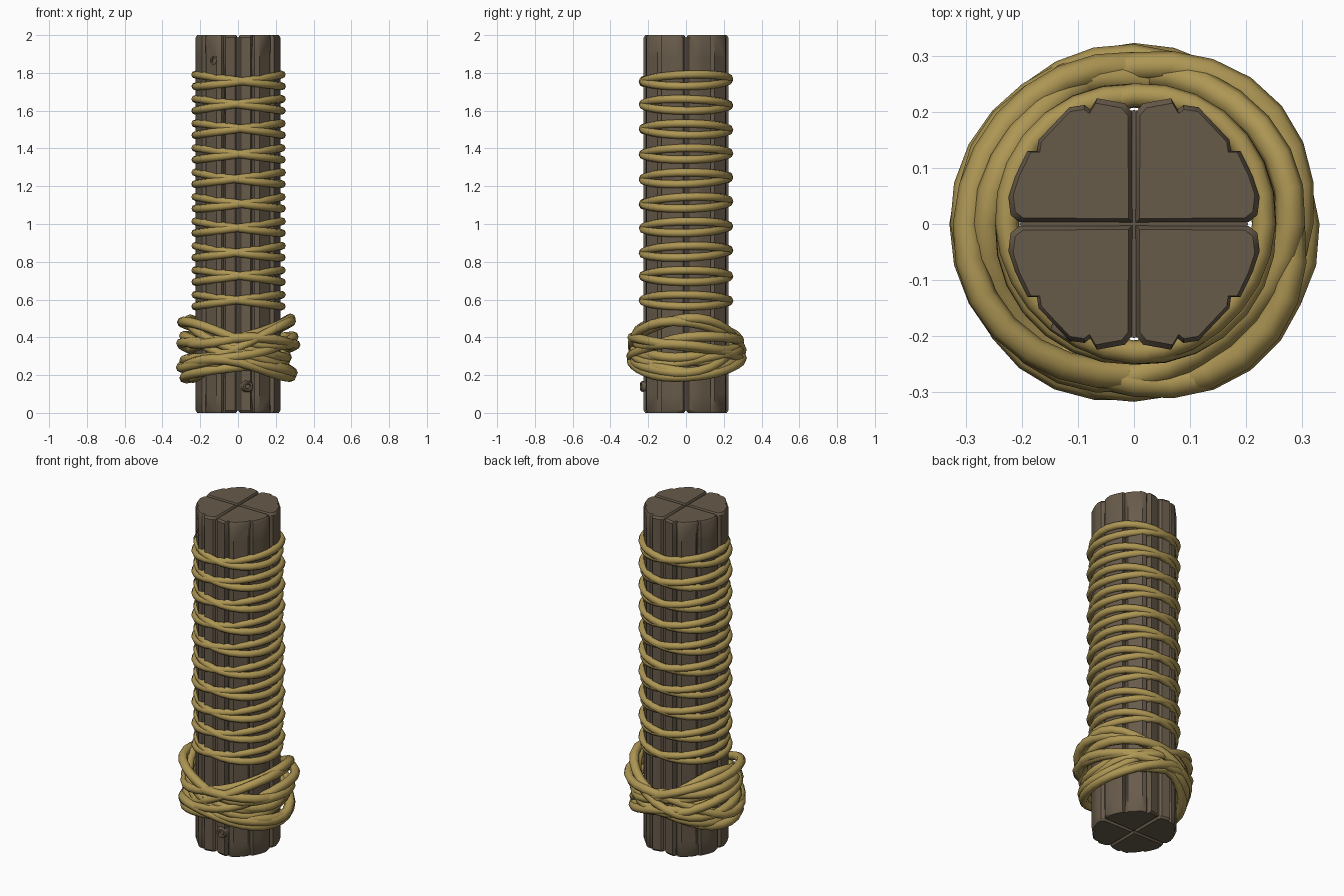
import bpy, bmesh, math, random
from mathutils import Vector

random.seed(4)
if "Cube" in bpy.data.objects:
    bpy.data.objects.remove(bpy.data.objects["Cube"])


def material(name, rgb):
    m = bpy.data.materials.new(name)
    m.use_nodes = True
    m.diffuse_color = (*rgb, 1)
    bsdf = m.node_tree.nodes["Principled BSDF"]
    bsdf.inputs["Base Color"].default_value = (*rgb, 1)
    bsdf.inputs["Roughness"].default_value = 0.9
    return m


WOOD = material("weathered wood", (0.135, 0.103, 0.068))
ROPE = material("straw rope", (0.42, 0.305, 0.088))


def finish(name, bm, mat, angle):
    bmesh.ops.recalc_face_normals(bm, faces=bm.faces)
    mesh = bpy.data.meshes.new(name)
    bm.to_mesh(mesh)
    bm.free()
    mesh.materials.append(mat)
    ob = bpy.data.objects.new(name, mesh)
    bpy.context.collection.objects.link(ob)
    bpy.ops.object.select_all(action='DESELECT')
    ob.select_set(True)
    bpy.context.view_layer.objects.active = ob
    bpy.ops.object.shade_smooth_by_angle(angle=math.radians(angle))
    return ob


def loft(bm, rings, closed=False):
    """Skin a list of equally long point loops."""
    loops = [[bm.verts.new(p) for p in ring] for ring in rings]
    pairs = list(zip(loops, loops[1:]))
    if closed:
        pairs.append((loops[-1], loops[0]))
    for a, b in pairs:
        for i in range(len(a)):
            j = (i + 1) % len(a)
            bm.faces.new((a[i], a[j], b[j], b[i]))
    if not closed:
        bm.faces.new(loops[0])
        bm.faces.new(loops[-1])


# Post: four split quarters with cracked bark edges
QUARTER = [(.003, .003), (.004, .2), (.016, .215), (.066, .224), (.078, .204),
           (.088, .212), (.115, .208), (.17, .15), (.173, .13), (.19, .13),
           (.212, .085), (.224, .048), (.22, .016), (.205, .004)]
CRACKS = (4, 8)
LEVELS = [0, .012, .1, .22, .5, .8, 1.1, 1.4, 1.7, 1.88, 1.988, 2]

for side, sx, sy in (("back_left", 1, 1), ("back_right", -1, 1),
                     ("front_right", -1, -1), ("front_left", 1, -1)):
    bm = bmesh.new()
    rings = []
    for z in LEVELS:
        end = z in (0, 2)
        ring = []
        for i, (x, y) in enumerate(QUARTER):
            p = Vector((x, y))
            if i in CRACKS:
                p *= random.uniform(.9, 1) if .05 < z < 1.95 else 1
            if end:
                p += (Vector((.1, .1)) - p) * .07
            ring.append((p.x * sx, p.y * sy, z))
        rings.append(ring)
    loft(bm, rings)
    finish("post_quarter_" + side, bm, WOOD, 35)

# Solid heart that closes the splits between the quarters
bm = bmesh.new()
loft(bm, [[(.203 * math.cos(k * math.tau / 24), .203 * math.sin(k * math.tau / 24), z)
           for k in range(24)] for z in (.012, 1.988)])
finish("post_core", bm, WOOD, 35)


# Knots: short hollow branch stubs
def knot(name, x, z, radius, base, tip):
    bm = bmesh.new()
    sections = ((base, 1.25), (tip + .012, 1), (tip, .85), (tip, .55), (tip + .015, .4))
    out = Vector((x, base)).normalized()
    side = Vector((-out.y, out.x))
    rings = []
    for y, s in sections:
        c = out * abs(y)
        rings.append([(*(c + side * radius * s * math.cos(k * math.tau / 10)),
                       z + radius * s * math.sin(k * math.tau / 10)) for k in range(10)])
    loft(bm, rings)
    finish(name, bm, WOOD, 35)


knot("lower_knot", .045, .14, .03, -.2, -.245)
knot("upper_knot", -.125, 1.865, .025, -.19, -.238)


# Rope: tubes wound around the post
def rope(bm, radius, height, thick, steps=28, sides=8):
    rings = []
    for k in range(steps):
        a = k * math.tau / steps
        r, z = radius(a), height(a)
        ring = []
        for j in range(sides):
            b = j * math.tau / sides
            d = r + thick * math.cos(b)
            ring.append((d * math.cos(a), d * math.sin(a), z + thick * math.sin(b)))
        rings.append(ring)
    loft(bm, rings, closed=True)


# Ten double windings whose strands cross at front and back
for n in range(10):
    bm = bmesh.new()
    zc = 1.76 - n * .1295
    lean = random.uniform(-.006, .006)
    for s in (1, -1):
        ph = random.uniform(-.12, .12)
        rope(bm, lambda a: .229 + .006 * s * math.sin(a * 2 + ph) + .003 * math.cos(a),
             lambda a: zc + s * .031 * math.cos(a + ph) + lean * math.sin(a), .021)
    finish("rope_winding_%02d" % (n + 1), bm, ROPE, 60)

# Loose tangle: radius, height, tilt, side lift, phase
TANGLE = [(.272, .41, .06, .03, .1), (.288, .40, -.07, .02, -.2),
          (.285, .36, .11, .02, .1), (.268, .36, -.11, .02, .2),
          (.292, .33, .08, -.01, -.5), (.278, .32, -.10, -.01, .4),
          (.262, .27, .06, -.03, 0), (.284, .25, -.04, -.03, .3),
          (.272, .23, .02, -.03, -.3), (.29, .35, .05, .01, 1.6),
          (.258, .31, .05, 0, 2.4)]
for n, (r, z, tilt, lift, ph) in enumerate(TANGLE):
    bm = bmesh.new()
    rope(bm, lambda a: r + .013 * math.sin(2 * a + n * 1.7) + .007 * math.cos(3 * a + n),
         lambda a: z + tilt * math.cos(a + ph) + lift * math.cos(2 * a)
         + .01 * math.sin(3 * a + n * 2), .026)
    finish("rope_tangle_%02d" % (n + 1), bm, ROPE, 60)
